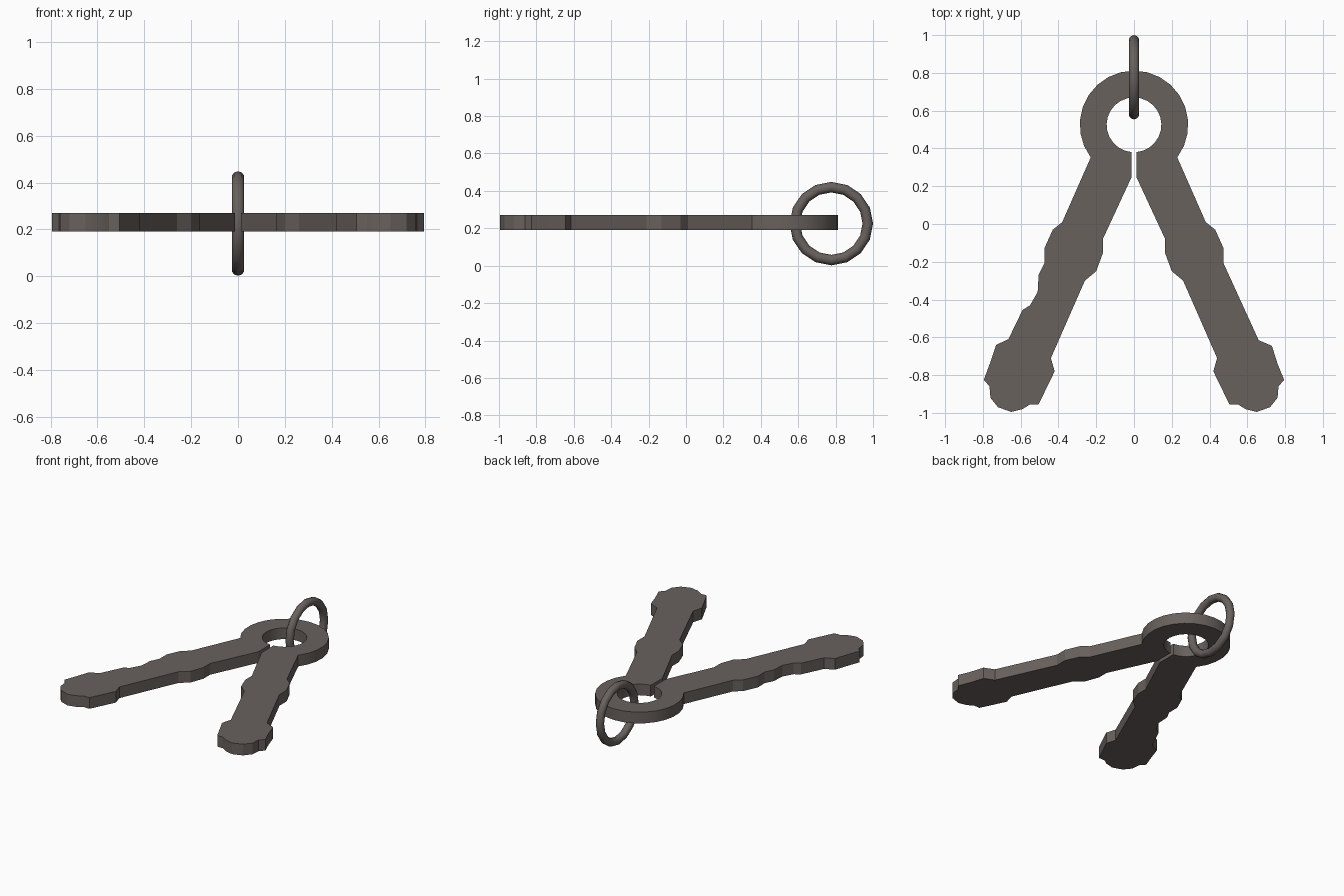
import bpy
import bmesh
from math import cos, sin, radians, pi

cube = bpy.data.objects.get("Cube")
if cube:
    bpy.data.objects.remove(cube, do_unlink=True)


def make_material(name, colour):
    mat = bpy.data.materials.new(name)
    mat.use_nodes = True
    mat.diffuse_color = colour
    mat.node_tree.nodes["Principled BSDF"].inputs["Base Color"].default_value = colour
    return mat


def arc(centre_y, radius, start, end, steps):
    angles = [radians(start + (end - start) * i / steps) for i in range(steps + 1)]
    return [(radius * cos(a), centre_y + radius * sin(a)) for a in angles]


def mirrored(points):
    return [(-x, y) for x, y in reversed(points)]


def smooth(obj, angle):
    bpy.ops.object.select_all(action="DESELECT")
    obj.select_set(True)
    bpy.context.view_layer.objects.active = obj
    bpy.ops.object.shade_smooth_by_angle(angle=radians(angle))


def extruded_plate(name, outline, bottom, top, mat):
    bm = bmesh.new()
    face = bm.faces.new([bm.verts.new((x, y, bottom)) for x, y in outline])
    result = bmesh.ops.extrude_face_region(bm, geom=[face], use_keep_orig=True)
    for item in result["geom"]:
        if isinstance(item, bmesh.types.BMVert):
            item.co.z = top
    bmesh.ops.recalc_face_normals(bm, faces=bm.faces)
    mesh = bpy.data.meshes.new(name)
    bm.to_mesh(mesh)
    bm.free()
    mesh.materials.append(mat)
    obj = bpy.data.objects.new(name, mesh)
    bpy.context.collection.objects.link(obj)
    return obj


metal = make_material("dark warm metal", (0.14, 0.12, 0.11, 1))

# Leg outline, split so that the worn outer edge can differ per side
inner_edge = [(.42, -.78), (.44, -.71), (.26, -.3), (.2, -.25),
              (.165, -.155), (.165, -.08), (.012, .25)]
foot = [(.795, -.825), (.765, -.86), (.76, -.92), (.72, -.97),
        (.65, -.995), (.59, -.98), (.55, -.955), (.505, -.955)]
shoulder = [(.38, .01), (.43, -.03), (.475, -.13), (.475, -.21)]
plain_edge = [(.66, -.615), (.73, -.645), (.76, -.74)]
worn_edge = [(.505, -.27), (.51, -.36), (.55, -.43), (.59, -.455),
             (.665, -.61), (.73, -.64), (.76, -.73)]

left_leg = shoulder + plain_edge + foot + inner_edge
right_leg = mirrored(shoulder + worn_edge + foot + inner_edge)

# Clamp plate: open eye with two spread legs
eye_outer = arc(.525, .287, 217, -37, 18)
eye_inner = arc(.525, .145, -85, 265, 24)
plate = extruded_plate("clamp_plate", eye_outer + left_leg + eye_inner + right_leg,
                       .19, .27, metal)
smooth(plate, 20)

# Upright ring threaded through the eye
bpy.ops.mesh.primitive_torus_add(major_radius=.195, minor_radius=.028,
                                 major_segments=16, minor_segments=10,
                                 location=(0, .777, .225), rotation=(0, pi / 2, 0))
ring = bpy.context.object
ring.name = "hanging_ring"
ring.data.materials.append(metal)
smooth(ring, 50)
